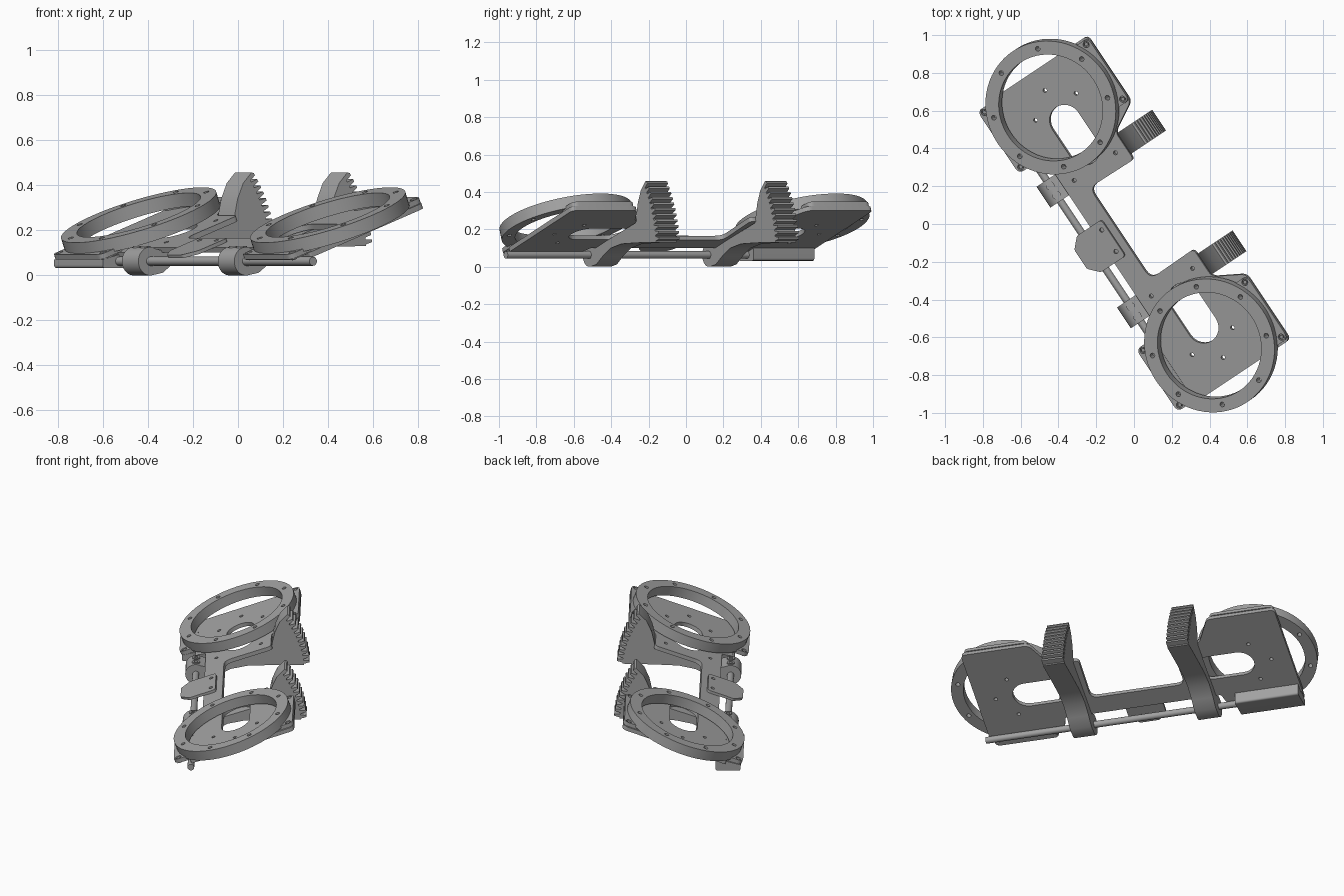
import bpy, bmesh, math
from mathutils import Matrix, Vector

if "Cube" in bpy.data.objects:
    bpy.data.objects.remove(bpy.data.objects["Cube"])

# One grey for the whole assembly
grey = bpy.data.materials.new("machined_grey")
grey.use_nodes = True
COLOUR = (0.36, 0.36, 0.36, 1)
grey.diffuse_color = COLOUR
grey.node_tree.nodes["Principled BSDF"].inputs["Base Color"].default_value = COLOUR

# Frames: the shaft runs along U, the plates tilt about it
TILT = math.radians(20)
U = Vector((0.555, -0.832, 0)).normalized()
V = Vector((-U.y, U.x, 0))
Z = Vector((0, 0, 1))


def frame(a, b, c, origin):
    m = Matrix((a, b, c)).transposed().to_4x4()
    m.translation = origin
    return m


Q = V * math.cos(TILT) + Z * math.sin(TILT)
TILTED = frame(U, Q, U.cross(Q), Vector((0, 0, 0.198)))
SHAFT = frame(V, Z, U, Vector((0, 0, 0)))
ROD_V, ROD_Z = -0.257, 0.063


def circle(x, y, r, n=20):
    return [(x + r * math.cos(i * math.tau / n), y + r * math.sin(i * math.tau / n)) for i in range(n)]


def arc(x, y, r, a0, a1, n=12):
    angles = [math.radians(a0 + (a1 - a0) * i / n) for i in range(n + 1)]
    return [(x + r * math.cos(a), y + r * math.sin(a)) for a in angles]


def rounded(corners, steps=5):
    """Outline from (x, y, radius) corners."""
    out = []
    for i, (x, y, r) in enumerate(corners):
        p = Vector((x, y))
        if not r:
            out.append((x, y))
            continue
        before = p + (Vector(corners[i - 1][:2]) - p).normalized() * r
        after = p + (Vector(corners[(i + 1) % len(corners)][:2]) - p).normalized() * r
        for k in range(steps + 1):
            t = k / steps
            out.append(tuple(before * (1 - t) ** 2 + p * 2 * t * (1 - t) + after * t * t))
    return out


def extrude(name, loops, low, high, matrix):
    """Solid from an outline with holes, between two heights of a frame."""
    curve = bpy.data.curves.new(name, "CURVE")
    curve.dimensions = "2D"
    curve.fill_mode = "BOTH"
    curve.extrude = (high - low) / 2
    for loop in loops:
        spline = curve.splines.new("POLY")
        spline.points.add(len(loop) - 1)
        for point, (x, y) in zip(spline.points, loop):
            point.co = (x, y, 0, 1)
        spline.use_cyclic_u = True
    temp = bpy.data.objects.new(name + "_outline", curve)
    bpy.context.collection.objects.link(temp)
    deps = bpy.context.evaluated_depsgraph_get()
    mesh = bpy.data.meshes.new_from_object(temp.evaluated_get(deps))
    bpy.data.objects.remove(temp)
    bpy.data.curves.remove(curve)
    mesh.name = name
    bm = bmesh.new()
    bm.from_mesh(mesh)
    bmesh.ops.remove_doubles(bm, verts=bm.verts, dist=0.0001)
    bmesh.ops.recalc_face_normals(bm, faces=bm.faces)
    bmesh.ops.translate(bm, verts=bm.verts, vec=(0, 0, (low + high) / 2))
    bm.to_mesh(mesh)
    bm.free()
    mesh.materials.clear()
    mesh.materials.append(grey)
    obj = bpy.data.objects.new(name, mesh)
    obj.matrix_world = matrix
    bpy.context.collection.objects.link(obj)
    parts.append(obj)
    return obj


parts = []
CENTRE = 0.757

# Base plate: narrow bar joining two wide ends, each with a slot and bolt holes
half = [(0.29, -0.095, 0.05), (0.285, 0.2, 0.025), (0.46, 0.2, 0.03), (0.55, 0.368, 0.03),
        (0.967, 0.368, 0.03), (0.967, -0.28, 0.01), (0.5, -0.28, 0.01), (0.48, -0.215, 0.01)]
outline = rounded(half + [(-x, y, r) for x, y, r in reversed(half)])
holes = []
for s in (-1, 1):
    slot = arc(0.655, 0, 0.088, -90, 90) + arc(0.478, 0, 0.088, 90, 270)
    holes.append([(s * x, y) for x, y in slot])
    for x, y in ((0.746, 0.137), (0.746, -0.137), (0.85, 0), (0.368, -0.145), (0.368, 0.135)):
        holes.append(circle(s * x, y, 0.011, 12))
extrude("base_plate", [outline] + holes, -0.025, 0, TILTED)

# Gear sector profile: hub round the shaft, arm under the plate, toothed rim
TEETH, A0, A1, TIP, ROOT = 11, 6.0, 35.8, 0.678, 0.645
pitch = (A1 - A0) / TEETH
rim = []
for i in range(TEETH):
    for f, r in ((0, ROOT), (0.25, ROOT), (0.45, TIP), (0.8, TIP)):
        a = math.radians(A0 + (i + f) * pitch)
        rim.append((ROD_V + r * math.cos(a), ROD_Z + r * math.sin(a)))
sector = [(-0.19, 0.012), (-0.13, 0.055), (-0.05, 0.1), (0.05, 0.122), (0.2, 0.128)] + rim
sector += [(0.285, 0.458), (0.24, 0.41), (0.21, 0.34), (0.195, 0.27), (0.19, 0.235), (-0.18, 0.108)]
sector += arc(ROD_V, ROD_Z, 0.063, 60, 280, 20)

for s, side in ((-1, "rear"), (1, "front")):
    # Bearing ring with eight bolt holes
    c = s * CENTRE
    bolts = []
    for i in range(8):
        a = math.radians(22.5 + 45 * i)
        bolts.append(circle(c + 0.322 * math.cos(a), 0.322 * math.sin(a), 0.013, 12))
    extrude(side + "_ring", [circle(c, 0, 0.36, 72), circle(c, 0, 0.287, 72)] + bolts, 0.012, 0.075, TILTED)

    # Mounting tabs on the high and low sides of the ring
    for t, level in ((1, "high"), (-1, "low")):
        tab = rounded([(0.198, 0.262, 0), (0.198, 0.374, 0.035), (-0.198, 0.374, 0.035), (-0.198, 0.262, 0)])
        tab += arc(0, 0, 0.32, 125, 55)
        tab = [(c + x, t * y) for x, y in tab]
        screws = [circle(c + k * 0.174, t * 0.345, 0.017, 14) for k in (-1, 1)]
        extrude(f"{side}_{level}_mount", [tab] + screws, 0, 0.024, TILTED)
        for k, place in ((-1, "left"), (1, "right")):
            extrude(f"{side}_{level}_{place}_screw", [circle(c + k * 0.174, t * 0.345, 0.01, 12)],
                    -0.01, 0.02, TILTED)

    # Low tabs reach past the plate, so floor them with a thin strip
    strip = [(c + x, y) for x, y in ((-0.19, -0.27), (0.19, -0.27), (0.19, -0.36), (-0.19, -0.36))]
    extrude(side + "_low_strip", [strip], -0.006, 0.001, TILTED)

    # Gear sector and its two clamp screws
    inner, outer = sorted((s * 0.318, s * 0.45))
    extrude(side + "_gear_sector", [sector], inner, outer, SHAFT)
    for k in (0.355, 0.415):
        flat = frame(U, V, Z, Vector((0, 0, 0)))
        extrude(side + "_clamp_screw", [circle(s * k, ROD_V, 0.023), circle(s * k, ROD_V, 0.012, 12)],
                0.09, 0.131, flat)

# Shaft and the clamp block holding its rear end
extrude("shaft", [circle(ROD_V, ROD_Z, 0.02, 24)], -0.95, 0.987, SHAFT)
block = rounded([(-0.345, 0.032, 0.015), (-0.195, 0.032, 0.015), (-0.195, 0.11, 0), (-0.345, 0.07, 0)])
extrude("shaft_block", [block], -0.955, -0.565, SHAFT)

# Centre bracket bolted over the bar and shaft
bracket = rounded([(-0.115, -0.135, 0.02), (0.115, -0.135, 0.02), (0.115, -0.3, 0.01), (0.06, -0.355, 0.01),
                   (-0.06, -0.355, 0.01), (-0.115, -0.3, 0.01)])
extrude("centre_bracket", [bracket] + [circle(k * 0.068, -0.165, 0.012, 12) for k in (-1, 1)],
        0, 0.016, TILTED)

# Smooth the round walls, keep the machined edges sharp
bpy.ops.object.select_all(action="DESELECT")
for obj in parts:
    obj.select_set(True)
bpy.context.view_layer.objects.active = parts[0]
bpy.ops.object.shade_smooth_by_angle(angle=math.radians(25))
